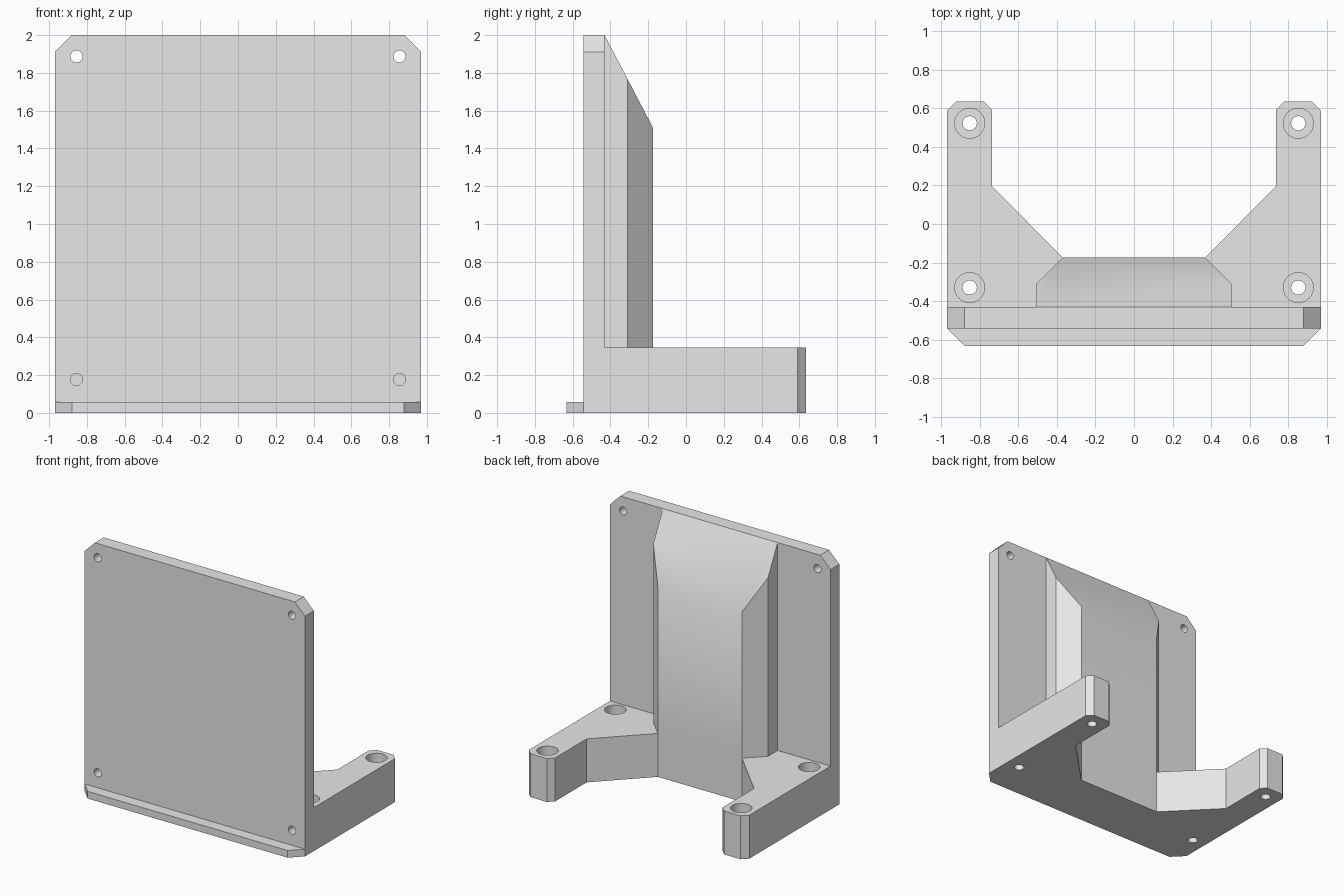
import bpy, bmesh, math
from mathutils import Matrix

if "Cube" in bpy.data.objects:
    bpy.data.objects.remove(bpy.data.objects["Cube"])

grey = bpy.data.materials.new("plain_grey")
grey.diffuse_color = (0.8, 0.8, 0.8, 1)
grey.use_nodes = True
grey.node_tree.nodes["Principled BSDF"].inputs["Base Color"].default_value = grey.diffuse_color


def finish(bm, name):
    bmesh.ops.recalc_face_normals(bm, faces=bm.faces)
    me = bpy.data.meshes.new(name)
    bm.to_mesh(me)
    bm.free()
    me.materials.append(grey)
    ob = bpy.data.objects.new(name, me)
    bpy.context.collection.objects.link(ob)
    return ob


def prism(name, half, place, lo, hi):
    """Extrude a left-right symmetric outline; half lists its right side, place maps (u, v, depth) to xyz."""
    outline = half + [(-u, v) for u, v in reversed(half)]
    bm = bmesh.new()
    a = [bm.verts.new(place(u, v, lo)) for u, v in outline]
    b = [bm.verts.new(place(u, v, hi(v) if callable(hi) else hi)) for u, v in outline]
    bm.faces.new(a)
    bm.faces.new(b)
    n = len(outline)
    for i in range(n):
        j = (i + 1) % n
        bm.faces.new((a[i], a[j], b[j], b[i]))
    return finish(bm, name)


def plan(u, v, d):
    return (u, v, d)


def upright(u, v, d):
    return (u, d, v)


W, FRONT, BACK = 0.97, -0.542, -0.431

# Upright mounting plate with clipped top corners
bracket = prism("bracket", [(W, 0), (W, 1.91), (0.88, 2)], upright, FRONT, BACK)

# Forked foot, its inner edge running into the rib
foot = prism("foot", [(W, BACK), (W, 0.59), (0.925, 0.635), (0.78, 0.635), (0.737, 0.592),
                      (0.737, 0.197), (0.37, -0.175), (0.35, -0.3)], plan, 0, 0.346)

# Rib with chamfered edges and a top that slopes up to the plate
rib = prism("rib", [(0.505, BACK), (0.505, -0.31), (0.37, -0.175)], plan, 0,
            lambda y: 2 + (BACK - y) * 0.49 / 0.256)

# Low lip along the front
lip = prism("lip", [(0.88, -0.633), (W, FRONT)], plan, 0, 0.057)


def combine(target, other, operation):
    mod = target.modifiers.new(operation.lower(), "BOOLEAN")
    mod.operation, mod.solver, mod.object = operation, "EXACT", other
    bpy.context.view_layer.objects.active = target
    bpy.ops.object.modifier_apply(modifier=mod.name)
    bpy.data.objects.remove(other)


for part in (foot, rib, lip):
    combine(bracket, part, "UNION")


def drill(x, y, z, radius, depth, along_y=False):
    bm = bmesh.new()
    bmesh.ops.create_cone(bm, cap_ends=True, segments=32, radius1=radius, radius2=radius, depth=depth)
    turn = Matrix.Rotation(math.pi / 2, 4, "X") if along_y else Matrix()
    bmesh.ops.transform(bm, matrix=Matrix.Translation((x, y, z)) @ turn, verts=bm.verts)
    cutter = finish(bm, "hole_cutter")
    cutter.hide_render = True
    combine(bracket, cutter, "DIFFERENCE")


for side in (-1, 1):
    # Plate holes: through at the top, blind at the bottom
    for z in (0.177, 1.887):
        drill(side * 0.855, FRONT, z, 0.032, 0.222 if z < 1 else 0.4, True)
    # Counterbored foot holes
    for y in (-0.33, 0.523):
        drill(side * 0.853, y, 0.15, 0.037, 0.5)
        drill(side * 0.853, y, 0.346, 0.078, 0.5)

bpy.ops.object.select_all(action="DESELECT")
bracket.select_set(True)
bpy.context.view_layer.objects.active = bracket
bpy.ops.object.shade_smooth_by_angle(angle=math.radians(30))
